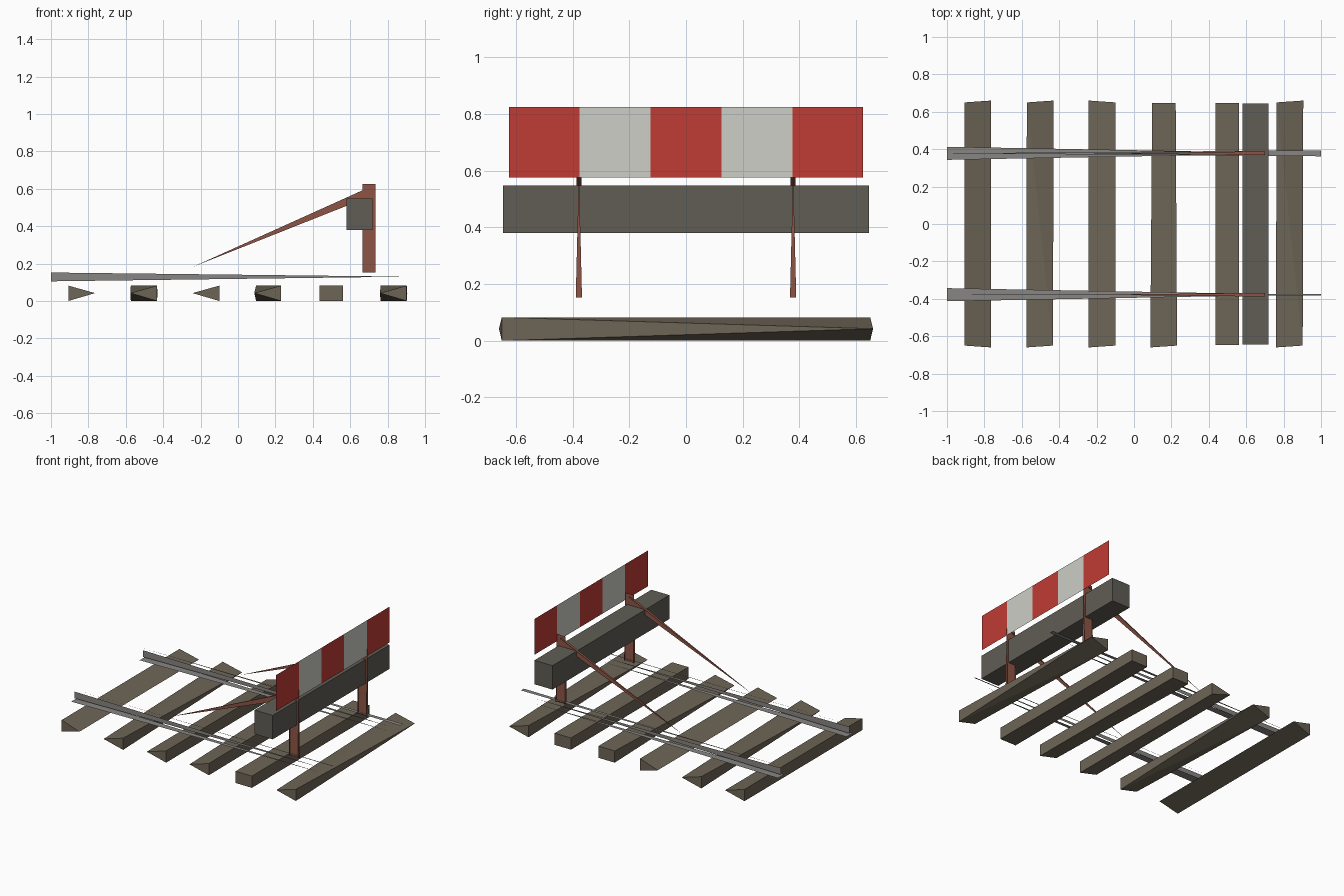
import bpy, bmesh

if "Cube" in bpy.data.objects:
    bpy.data.objects.remove(bpy.data.objects["Cube"])


def material(name, rgb):
    m = bpy.data.materials.new(name)
    m.diffuse_color = (*rgb, 1)
    m.use_nodes = True
    m.node_tree.nodes["Principled BSDF"].inputs["Base Color"].default_value = m.diffuse_color
    return m


WOOD = material("sleeper_wood", (0.155, 0.13, 0.095))
BEAM = material("beam_wood", (0.115, 0.11, 0.09))
STEEL = material("rail_steel", (0.25, 0.24, 0.23))
RUST = material("rusty_steel", (0.27, 0.09, 0.06))
RED = material("red", (0.53, 0.045, 0.035))
WHITE = material("white", (0.62, 0.62, 0.58))


def finish(bm, name, mat):
    me = bpy.data.meshes.new(name)
    bm.to_mesh(me)
    bm.free()
    me.materials.append(mat)
    ob = bpy.data.objects.new(name, me)
    bpy.context.collection.objects.link(ob)
    return ob


def sheets(name, polys, mat):
    """Thin plates, each given by its outline points."""
    bm = bmesh.new()
    for p in polys:
        bm.faces.new([bm.verts.new(v) for v in p])
    return finish(bm, name, mat)


def hull(name, pts, mat):
    bm = bmesh.new()
    for p in pts:
        bm.verts.new(p)
    bmesh.ops.convex_hull(bm, input=bm.verts)
    bmesh.ops.dissolve_limit(bm, angle_limit=0.01, verts=bm.verts, edges=bm.edges)
    bmesh.ops.recalc_face_normals(bm, faces=bm.faces)
    return finish(bm, name, mat)


def box(name, x, y, z, mat):
    return hull(name, [(a, b, c) for a in x for b in y for c in z], mat)


def sleeper_end(xc, side, kind):
    """Square end (0), or wedge with its sharp edge to -x (-1) or +x (1)."""
    if kind == 0:
        return [(xc + s * 0.063, side * 0.648, z) for s in (-1, 1) for z in (0, 0.082)]
    tall = [(xc - kind * 0.07, side * 0.65, z) for z in (0, 0.082)]
    return tall + [(xc + kind * 0.073, side * 0.66, 0.042)]


# Sleepers: centre, shape of the front end, shape of the back end
for i, (xc, front, back) in enumerate([(-0.837, 1, 1), (-0.503, -1, 1), (-0.17, -1, -1),
                                       (0.16, -1, 0), (0.498, 0, 0), (0.832, -1, 1)]):
    hull(f"sleeper_{i + 1}", sleeper_end(xc, -1, front) + sleeper_end(xc, 1, back), WOOD)

# Rails, posts and braces, one of each per side
for side, label in ((-1, "front"), (1, "back")):
    y = side * 0.378
    w = 0.016 if side > 0 else 0.004
    sheets(f"{label}_rail", [
        [(-1, y - 0.035, 0.095), (-1, y + 0.035, 0.095), (0.9, y, 0.095)],   # foot
        [(-1, y, 0.105), (0.9, y, 0.13), (-1, y, 0.152)],                    # web
        [(1, y - w, 0.166), (1, y + w, 0.166), (-1, y, 0.166)],              # head
    ], STEEL)
    sheets(f"{label}_post", [
        [(0.665, y, 0.153), (0.735, y, 0.153), (0.735, y, 0.625), (0.665, y, 0.625)],
        [(0.735, y - 0.011, 0.153), (0.735, y + 0.011, 0.153), (0.735, y, 0.6)],
        [(0.665, y - 0.011, 0.153), (0.665, y + 0.011, 0.153), (0.665, y, 0.6)],
    ], RUST)
    sheets(f"{label}_brace", [
        [(-0.24, y, 0.183), (0.68, y, 0.548), (0.7, y, 0.607)],
        [(-0.24, y, 0.183), (0.7, y - 0.01, 0.607), (0.7, y + 0.01, 0.607)],
    ], RUST)

# Buffer beam
box("buffer_beam", (0.58, 0.72), (-0.645, 0.645), (0.38, 0.547), BEAM)

# Striped warning board
for i in range(5):
    y0 = -0.625 + 0.25 * i
    sheets(f"board_panel_{i + 1}", [[(0.733, y0, 0.575), (0.733, y0 + 0.25, 0.575),
                                     (0.733, y0 + 0.25, 0.825), (0.733, y0, 0.825)]],
           WHITE if i % 2 else RED)
